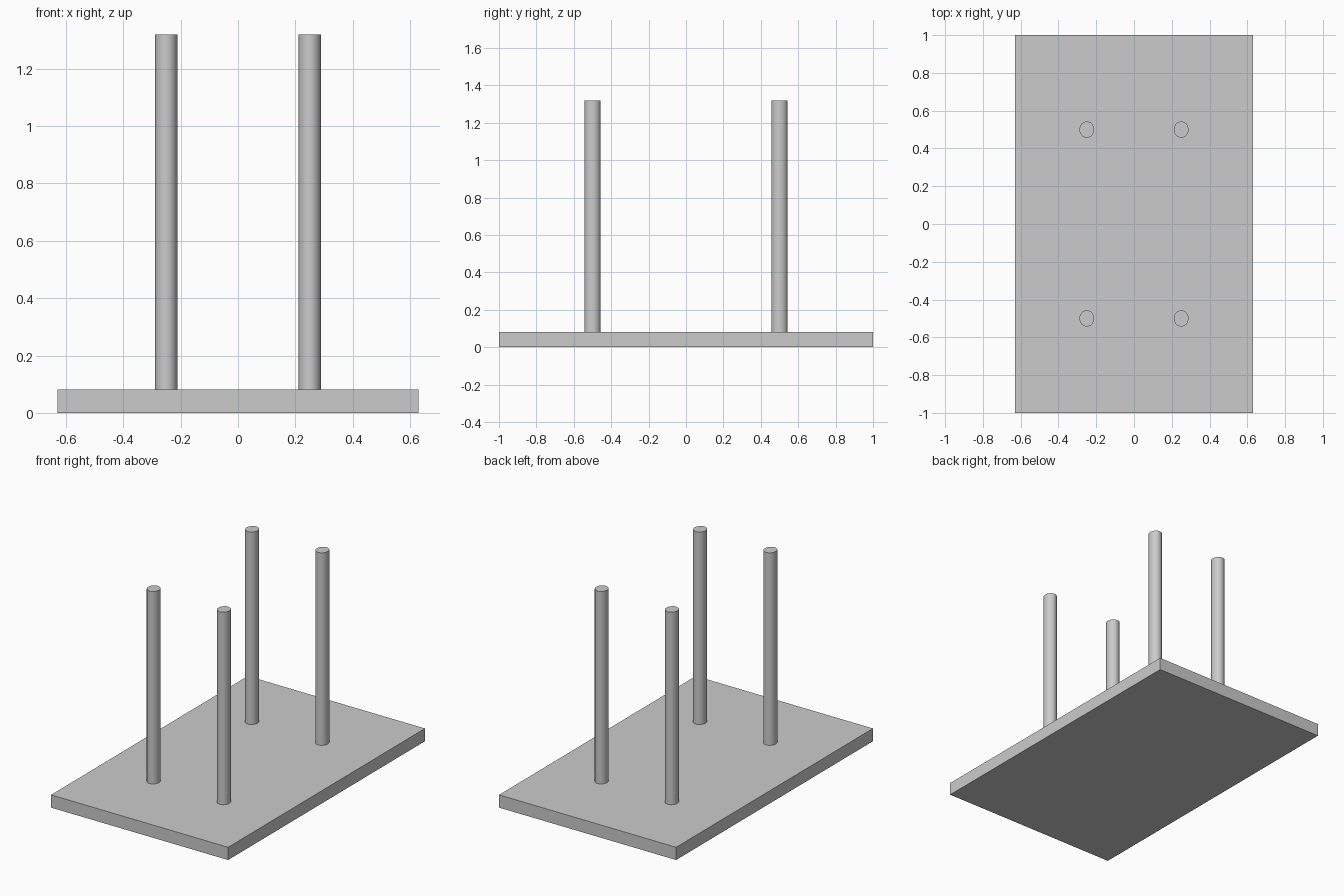
import bpy

# Remove the default cube
cube = bpy.data.objects.get("Cube")
if cube:
    bpy.data.objects.remove(cube, do_unlink=True)

BASE_SIZE = (1.26, 2.0, 0.082)
POST_TOP = 1.32
POST_RADII = (0.039, 0.043)
POST_X, POST_Y = 0.25, 0.5

# Single plain grey
grey = bpy.data.materials.new("plain_grey")
grey.use_nodes = True
colour = (0.6, 0.6, 0.6, 1)
grey.diffuse_color = colour
grey.node_tree.nodes["Principled BSDF"].inputs["Base Color"].default_value = colour


def finish(name, scale):
    """Name, size and colour the primitive just added."""
    obj = bpy.context.object
    obj.name = name
    obj.scale = scale
    bpy.ops.object.transform_apply(location=False, rotation=False, scale=True)
    obj.data.materials.append(grey)
    return obj


# Base slab
bpy.ops.mesh.primitive_cube_add(size=1, location=(0, 0, BASE_SIZE[2] / 2))
finish("base_slab", BASE_SIZE)

# Four slightly oval posts standing on the slab
height = POST_TOP - BASE_SIZE[2]
for y_name, y in (("front", -POST_Y), ("back", POST_Y)):
    for x_name, x in (("right", -POST_X), ("left", POST_X)):
        bpy.ops.mesh.primitive_cylinder_add(
            vertices=32, radius=1, depth=1,
            location=(x, y, BASE_SIZE[2] + height / 2))
        finish(f"{y_name}_{x_name}_post", (*POST_RADII, height))
        bpy.ops.object.shade_smooth_by_angle()
